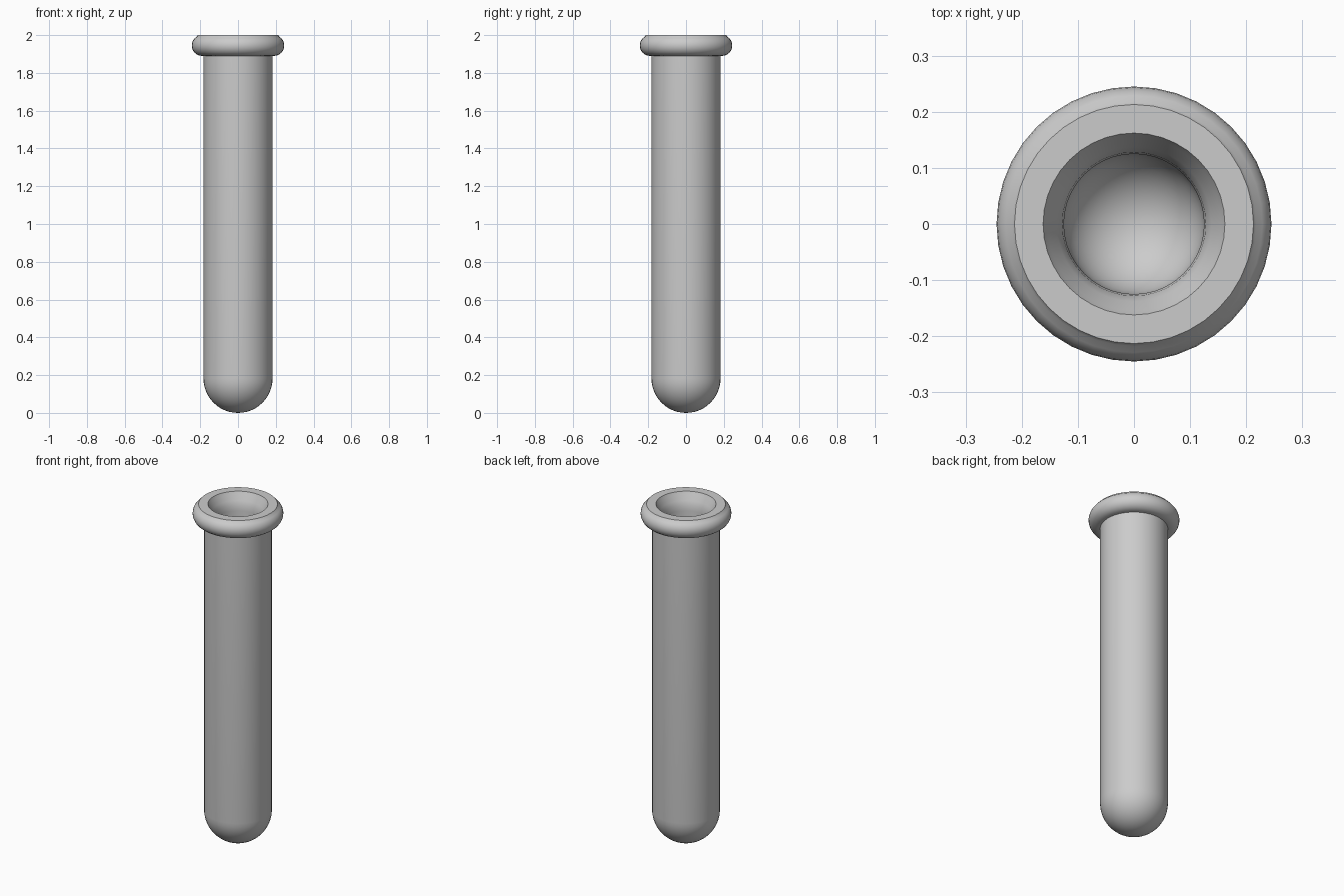
import bpy
import bmesh
import math

cube = bpy.data.objects.get("Cube")
if cube:
    bpy.data.objects.remove(cube, do_unlink=True)

SEGMENTS = 40
OUTER, INNER = 0.183, 0.125      # tube wall radii
RIM_Z, RIM_R = 1.945, 0.055      # centre height and roundness of the lip


def arc(cx, cz, radius, start, end, steps):
    """Points (r, z) along an arc, angles in degrees."""
    angles = [math.radians(start + (end - start) * i / steps) for i in range(steps + 1)]
    return [(cx + radius * math.cos(a), cz + radius * math.sin(a)) for a in angles]


def lathe(name, profile, material):
    """Spin an (r, z) profile about the z axis."""
    bm = bmesh.new()
    verts = [bm.verts.new((max(r, 0.0), 0, z)) for r, z in profile]
    edges = [bm.edges.new(pair) for pair in zip(verts, verts[1:])]
    bmesh.ops.spin(bm, geom=verts + edges, cent=(0, 0, 0), axis=(0, 0, 1),
                   angle=math.tau, steps=SEGMENTS, use_duplicate=False)
    bmesh.ops.remove_doubles(bm, verts=bm.verts, dist=1e-5)
    bmesh.ops.recalc_face_normals(bm, faces=bm.faces)
    mesh = bpy.data.meshes.new(name)
    bm.to_mesh(mesh)
    bm.free()
    mesh.materials.append(material)
    obj = bpy.data.objects.new(name, mesh)
    bpy.context.collection.objects.link(obj)
    bpy.ops.object.select_all(action='DESELECT')
    obj.select_set(True)
    bpy.context.view_layer.objects.active = obj
    bpy.ops.object.shade_smooth_by_angle(angle=math.radians(30))
    return obj


grey = bpy.data.materials.new("light grey")
grey.use_nodes = True
colour = (0.6, 0.6, 0.6, 1)
grey.diffuse_color = colour
grey.node_tree.nodes["Principled BSDF"].inputs["Base Color"].default_value = colour

# Outer skin: round bottom, straight wall, rolled lip
profile = arc(0, OUTER, OUTER, -90, 0, 12)
profile += [(OUTER, RIM_Z - RIM_R)]
profile += arc(0.19, RIM_Z, RIM_R, -90, 60, 10)
# Flat lip top and flared mouth
profile += [(0.213, 2.0), (0.162, 2.0), (0.155, 1.985), (0.138, 1.955), (0.128, 1.93), (INNER, 1.90)]
# Inner wall and round inner bottom
profile += arc(0, OUTER, INNER, 0, -90, 10)
lathe("test_tube", profile, grey)
